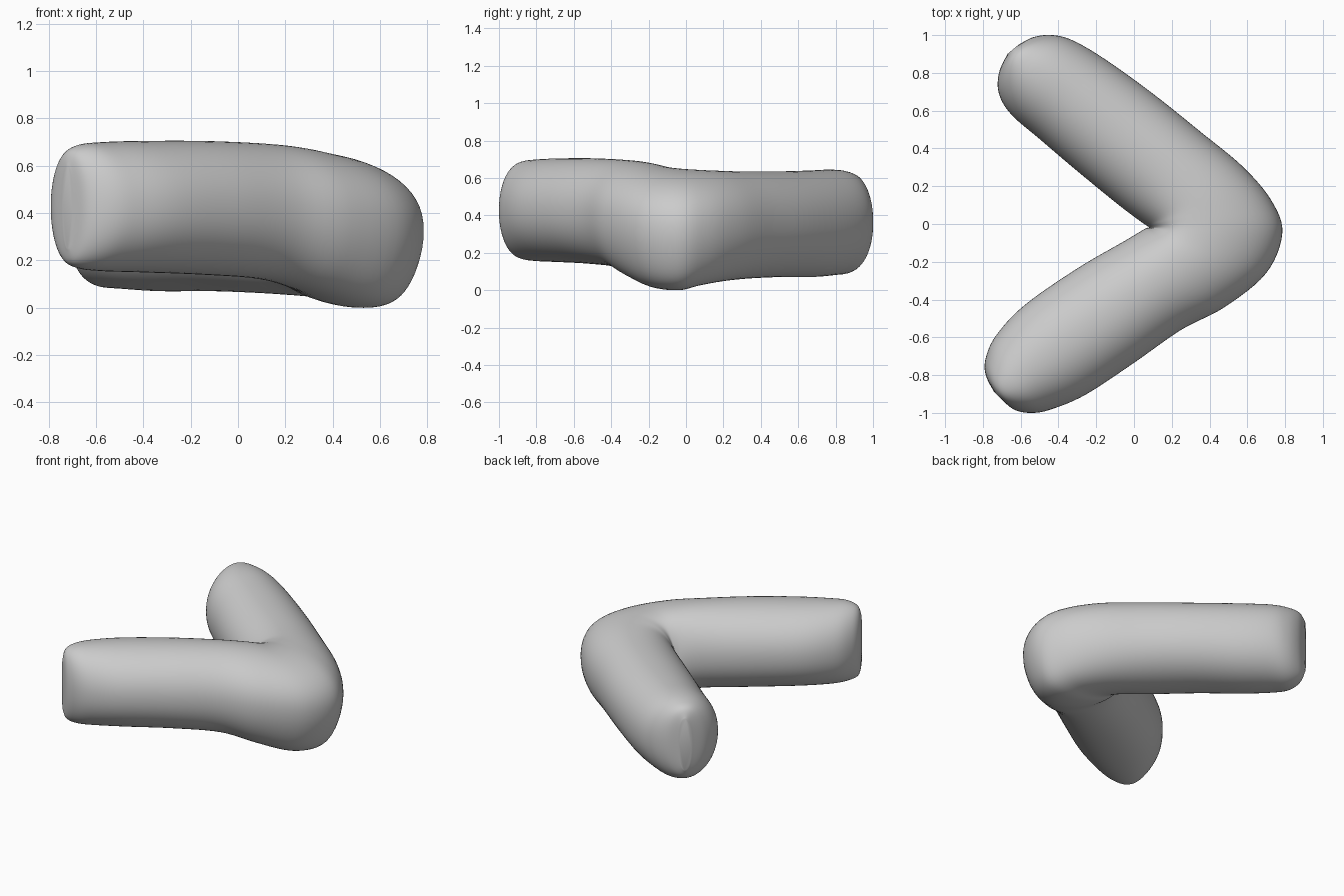
import bpy, bmesh, math

if "Cube" in bpy.data.objects:
    bpy.data.objects.remove(bpy.data.objects["Cube"])

SIDES, STEPS = 64, 6

# Sections along the bend: inner x, y, outer x, y, bottom z, top z, outward shift of the underside
SECTIONS = [
    (-.74, -.89, -.70, -.93, .25, .60, 0),
    (-.785, -.80, -.63, -.985, .19, .66, 0),
    (-.785, -.71, -.53, -1.0, .165, .69, 0),
    (-.73, -.59, -.42, -.975, .155, .70, 0),
    (-.58, -.43, -.25, -.90, .15, .705, 0),
    (-.30, -.235, 0, -.735, .14, .705, 0),
    (-.05, -.09, .25, -.56, .12, .695, .05),
    (.05, -.03, .48, -.44, .07, .68, .15),
    (.07, -.02, .70, -.26, .015, .66, .25),
    (.08, -.02, .785, -.05, .0, .65, .28),
    (.07, -.01, .73, .12, .025, .645, .22),
    (.04, .01, .58, .30, .045, .64, .1),
    (-.08, .10, .35, .49, .06, .635, 0),
    (-.30, .28, .10, .69, .07, .635, 0),
    (-.50, .45, -.15, .87, .07, .64, 0),
    (-.65, .58, -.32, .97, .08, .645, 0),
    (-.715, .69, -.43, 1.0, .09, .635, 0),
    (-.715, .80, -.53, .99, .13, .61, 0),
    (-.67, .90, -.61, .95, .19, .55, 0),
]


def spline(a, b, c, d, t):
    return [.5 * (2*q + (r-p)*t + (2*p-5*q+4*r-s)*t*t + (3*q-p-3*r+s)*t**3)
            for p, q, r, s in zip(a, b, c, d)]


def rounded(v, n=2.1):
    return math.copysign(abs(v) ** (2 / n), v)


# Interpolate the sections smoothly
last = len(SECTIONS) - 1
rows = []
for i in range(last):
    a, b, c, d = [SECTIONS[min(max(i + k, 0), last)] for k in (-1, 0, 1, 2)]
    rows += [spline(a, b, c, d, j / STEPS) for j in range(STEPS)]
rows.append(SECTIONS[-1])

# Loft the bent bar
bm = bmesh.new()
rings = []
for ix, iy, ox, oy, z0, z1, shift in rows:
    ring = []
    for k in range(SIDES):
        ang = math.tau * k / SIDES
        u, v = rounded(math.cos(ang)), rounded(math.sin(ang))
        u -= shift * v * (1 - u * u)
        f = (u + 1) / 2
        ring.append(bm.verts.new((ix + (ox - ix) * f, iy + (oy - iy) * f,
                                  max(0, (z0 + z1) / 2 + (z1 - z0) / 2 * v))))
    rings.append(ring)
for r, s in zip(rings, rings[1:]):
    for k in range(SIDES):
        n = (k + 1) % SIDES
        bm.faces.new((r[k], r[n], s[n], s[k]))
bm.faces.new(rings[0])
bm.faces.new(rings[-1])
bmesh.ops.recalc_face_normals(bm, faces=bm.faces)
for f in bm.faces:
    f.smooth = True
mesh = bpy.data.meshes.new("bent_bar")
bm.to_mesh(mesh)
bm.free()
bpy.context.collection.objects.link(bpy.data.objects.new("bent_bar", mesh))
